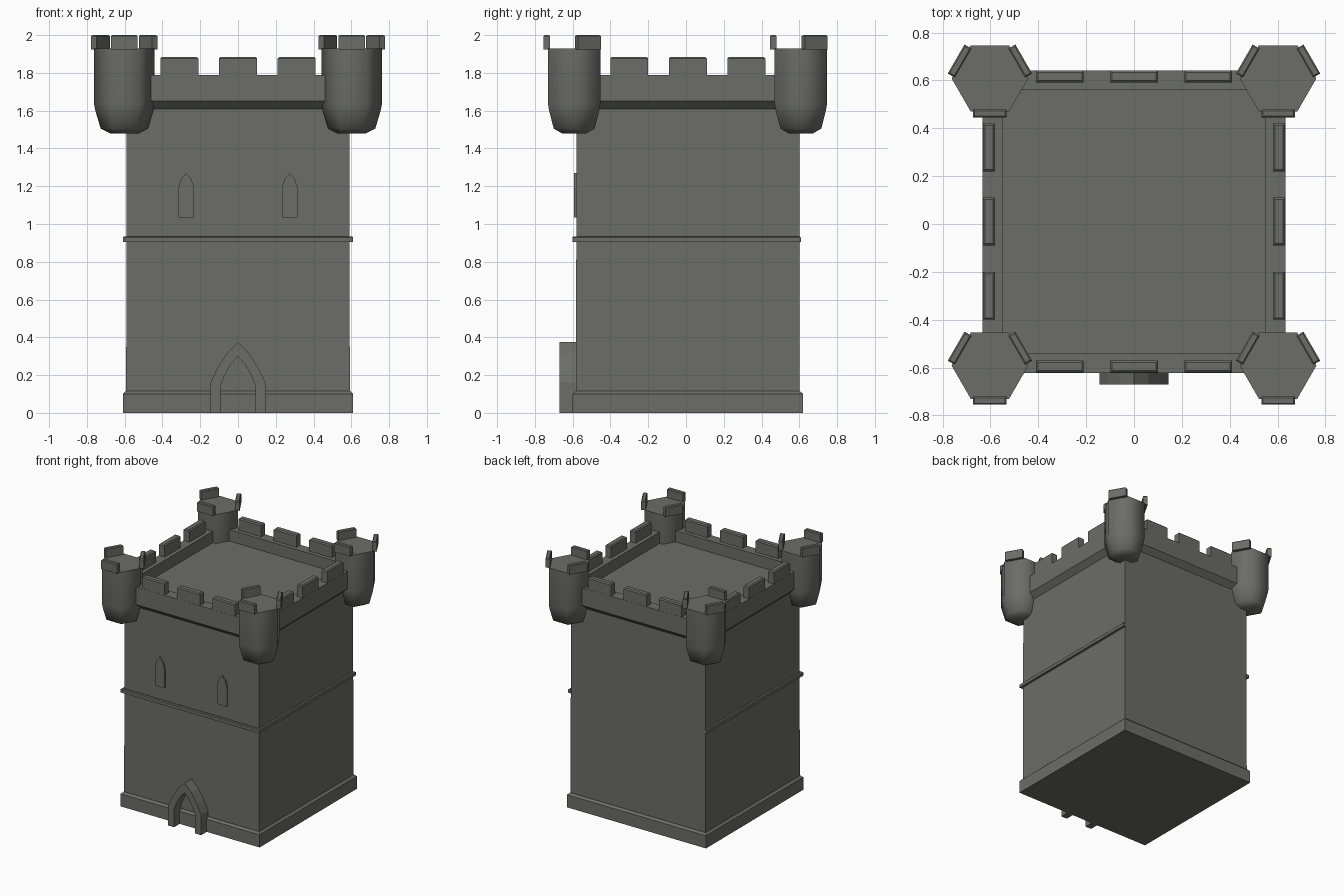
import bpy, bmesh, math
from mathutils import Matrix, Vector

if "Cube" in bpy.data.objects:
    bpy.data.objects.remove(bpy.data.objects["Cube"])

CY = 0.01  # tower centre in y

stone = bpy.data.materials.new("dark_stone")
stone.diffuse_color = (0.15, 0.15, 0.135, 1)
stone.use_nodes = True
stone.node_tree.nodes["Principled BSDF"].inputs["Base Color"].default_value = stone.diffuse_color


def finish(bm, name, smooth=None):
    bmesh.ops.recalc_face_normals(bm, faces=bm.faces)
    me = bpy.data.meshes.new(name)
    bm.to_mesh(me)
    bm.free()
    me.materials.append(stone)
    ob = bpy.data.objects.new(name, me)
    bpy.context.collection.objects.link(ob)
    if smooth:
        bpy.context.view_layer.objects.active = ob
        ob.select_set(True)
        bpy.ops.object.shade_smooth_by_angle(angle=math.radians(smooth))
        ob.select_set(False)
    return ob


def loft(name, rings, sides, centre, turn=0.0, smooth=None):
    """Stack of regular polygons given as (corner radius, z), capped at both ends."""
    bm = bmesh.new()
    loops = []
    for r, z in rings:
        loops.append([bm.verts.new((centre[0] + r * math.cos(turn + math.tau * i / sides),
                                    centre[1] + r * math.sin(turn + math.tau * i / sides), z))
                      for i in range(sides)])
    for a, b in zip(loops, loops[1:]):
        for i in range(sides):
            j = (i + 1) % sides
            bm.faces.new((a[i], a[j], b[j], b[i]))
    bm.faces.new(loops[0])
    bm.faces.new(loops[-1])
    return finish(bm, name, smooth)


def square(name, rings):
    return loft(name, [(h * math.sqrt(2), z) for h, z in rings], 4, (0, CY), math.pi / 4)


def box(name, centre, size, angle=0.0, bevel=0.006):
    bm = bmesh.new()
    bmesh.ops.create_cube(bm, size=1)
    bmesh.ops.scale(bm, vec=size, verts=bm.verts)
    if bevel:
        top = [e for e in bm.edges if all(v.co.z > 0 for v in e.verts)]
        bmesh.ops.bevel(bm, geom=top, offset=bevel, segments=1, affect='EDGES')
    bm.transform(Matrix.Translation(centre) @ Matrix.Rotation(angle, 4, 'Z'))
    return finish(bm, name)


def plate(name, outline, y0, y1):
    """Outline in x and z, extruded from y0 to y1."""
    bm = bmesh.new()
    face = bm.faces.new([bm.verts.new((x, y0, z)) for x, z in outline])
    ext = bmesh.ops.extrude_face_region(bm, geom=[face])
    bmesh.ops.translate(bm, vec=(0, y1 - y0, 0),
                        verts=[v for v in ext["geom"] if isinstance(v, bmesh.types.BMVert)])
    return finish(bm, name)


# Main tower, plinth and parapet with sunken roof
square("tower_body", [(0.592, 0.05), (0.59, 1.62)])
square("plinth", [(0.61, 0.0), (0.61, 0.10), (0.594, 0.115)])
square("parapet", [(0.59, 1.61), (0.632, 1.65), (0.632, 1.79),
                   (0.55, 1.79), (0.55, 1.70)])

# Band around the front and both sides
box("band_front", (0, -0.59, 0.92), (1.22, 0.024, 0.03))
for s in (-1, 1):
    box("band_side", (s * 0.598, 0.003, 0.92), (0.024, 1.21, 0.03))

# Wall merlons, three on each side
for k in range(4):
    a = k * math.pi / 2
    rot = Matrix.Rotation(a, 4, 'Z')
    for t in (-0.31, 0, 0.31):
        p = rot @ Vector((t, -0.606, 1.8325))
        box("wall_merlon", (p.x, p.y + CY, p.z), (0.2, 0.05, 0.105), a, 0.008)

# Hexagonal corner turrets, each with three merlons
turret_profile = [(0.075, 1.48), (0.125, 1.505), (0.153, 1.60), (0.16, 1.635), (0.16, 1.93)]
for sx in (-1, 1):
    for sy in (-1, 1):
        cx, cy = sx * 0.602, CY - 0.002 + sy * 0.6
        loft("corner_turret", turret_profile, 6, (cx, cy), smooth=65)
        for deg in (30, 150, 270):
            a = math.radians(deg)
            box("turret_merlon", (cx + 0.146 * math.cos(a), cy + 0.146 * math.sin(a), 1.9625),
                (0.034, 0.14, 0.075), a)

# Pointed door arch
outer = [(0.145, 0), (0.145, 0.16), (0.11, 0.235), (0.06, 0.315)]
inner = [(0.092, 0), (0.092, 0.145), (0.07, 0.2), (0.038, 0.255)]
arch = (outer + [(0, 0.375)] + [(-x, z) for x, z in reversed(outer)]
        + [(-x, z) for x, z in inner] + [(0, 0.3)] + list(reversed(inner)))
plate("door_arch", arch, -0.67, -0.57)

# Pointed windows
for s in (-1, 1):
    half = [(0.042, 1.035), (0.042, 1.19), (0.026, 1.24)]
    shape = half + [(0, 1.27)] + [(-x, z) for x, z in reversed(half)]
    plate("window", [(x + s * 0.274, z) for x, z in shape], -0.592, -0.575)
